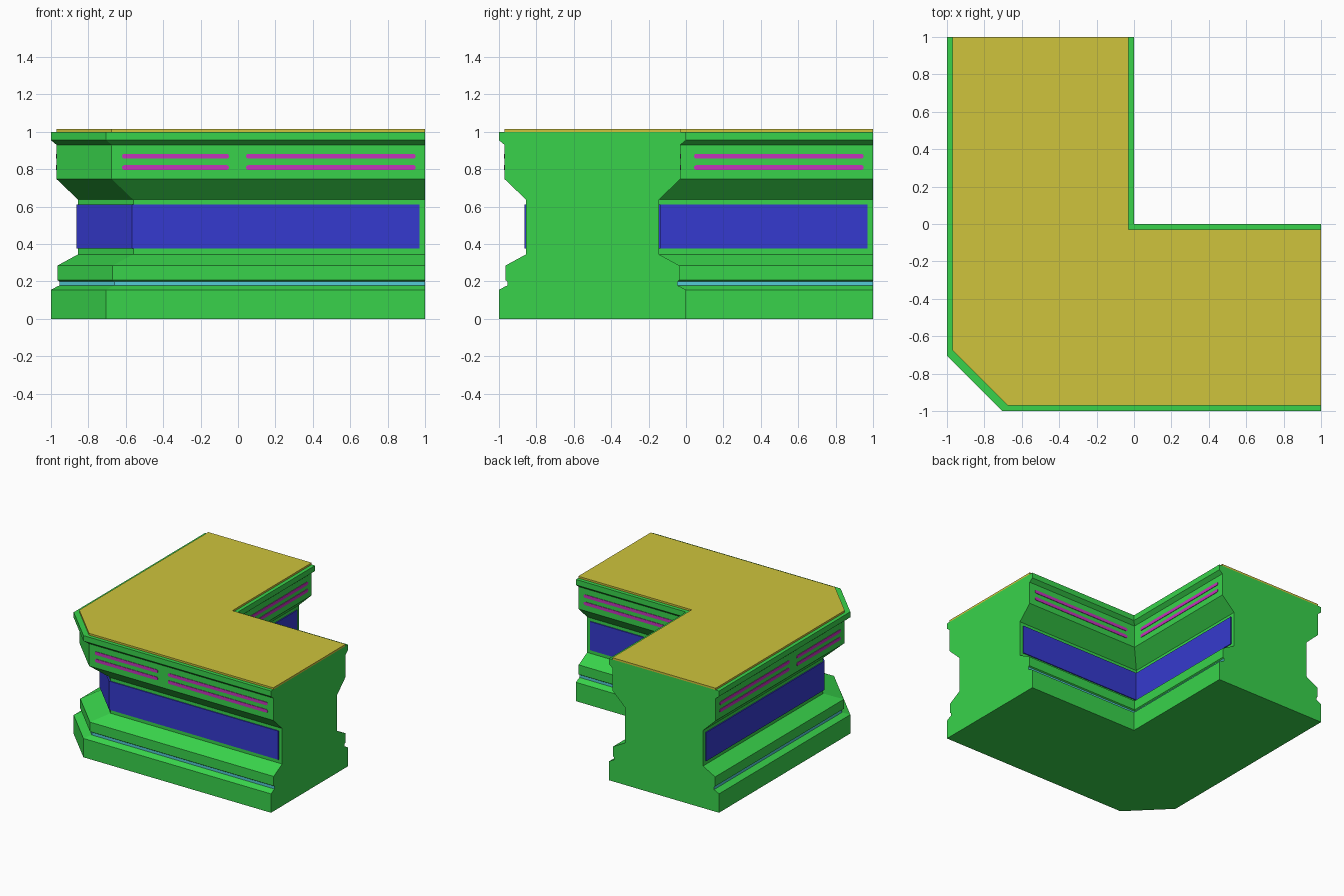
import bpy, bmesh, math

cube = bpy.data.objects.get("Cube")
if cube:
    bpy.data.objects.remove(cube)


def material(name, rgb):
    m = bpy.data.materials.new(name)
    m.use_nodes = True
    m.diffuse_color = (*rgb, 1)
    m.node_tree.nodes["Principled BSDF"].inputs["Base Color"].default_value = (*rgb, 1)
    return m


green = material("green wall", (0.04, 0.65, 0.07))
yellow = material("yellow roof", (0.62, 0.55, 0.045))
blue = material("blue panel", (0.036, 0.042, 0.62))
cyan = material("cyan strip", (0.09, 0.6, 0.68))
magenta = material("magenta light", (0.55, 0.035, 0.5))

CUT = 0.705  # start of the chamfered outer corner


def outer_path(d, end=1.0):
    """Outer wall line, moved inward by d."""
    return [(end, d - 1), (d - CUT, d - 1), (d - 1, d - CUT), (d - 1, end)]


def inner_path(d, end=1.0):
    """Inner wall line, moved into the body by d."""
    return [(-d, end), (-d, -d), (end, -d)]


def make(name, bm, mats):
    bmesh.ops.recalc_face_normals(bm, faces=bm.faces)
    me = bpy.data.meshes.new(name)
    bm.to_mesh(me)
    bm.free()
    for m in mats:
        me.materials.append(m)
    ob = bpy.data.objects.new(name, me)
    bpy.context.collection.objects.link(ob)
    return ob


def loft(name, rings, mats, rule=None):
    """Join closed rings of points into a capped solid."""
    bm = bmesh.new()
    vs = [[bm.verts.new(p) for p in r] for r in rings]
    n = len(rings[0])
    for k in range(len(vs) - 1):
        for i in range(n):
            j = (i + 1) % n
            f = bm.faces.new((vs[k][i], vs[k][j], vs[k + 1][j], vs[k + 1][i]))
            if rule:
                f.material_index = rule(k, i)
    bm.faces.new(vs[0])
    bm.faces.new(vs[-1])
    return make(name, bm, mats)


def l_ring(d, z):
    return [(x, y, z) for x, y in outer_path(d) + inner_path(d)]


# Wall body: L footprint following an inset profile (inset, height)
profile = [(0, 0), (0, 0.155), (0.037, 0.175), (0.045, 0.178), (0.045, 0.2),
           (0.035, 0.207), (0.035, 0.285), (0.145, 0.345), (0.145, 0.637),
           (0.03, 0.747), (0.03, 0.93), (0, 0.955), (0, 1)]
END_EDGES = (3, 6)
STRIP = 3
loft("wall_body", [l_ring(d, z) for d, z in profile], [green, cyan],
     lambda k, i: int(k == STRIP and i not in END_EDGES))

# Roof plate
loft("roof_plate", [l_ring(0.03, z) for z in (1, 1.015)], [yellow])


# Blue panels wrapped round each side of the recess
def panel(name, path):
    base, face = path(0.146, 0.97), path(0.137, 0.97)
    ring = base + face[::-1]
    loft(name, [[(x, y, z) for x, y in ring] for z in (0.375, 0.61)], [blue])


panel("outer_panel", outer_path)
panel("inner_panel", inner_path)


# Round-ended light bars on the upper band
def light_bar(name, a, b, z, place):
    r, n = 0.013, 6
    shape = []
    for c, start in ((b - r, -math.pi / 2), (a + r, math.pi / 2)):
        for i in range(n + 1):
            t = start + math.pi * i / n
            shape.append((c + r * math.cos(t), z + r * math.sin(t)))
    loft(name, [[(*place(u, off), v) for u, v in shape]
                for off in (-0.002, 0.004)], [magenta])


sides = {
    "front": (lambda u, o: (u, -0.97 - o), True),
    "right": (lambda u, o: (-0.97 - o, u), True),
    "inner_back": (lambda u, o: (u, -0.03 + o), False),
    "inner_left": (lambda u, o: (-0.03 + o, u), False),
}
for side, (place, is_outer) in sides.items():
    for row, z in (("lower", 0.809), ("upper", 0.869)):
        light_bar(f"{side}_{row}_long_light", 0.043, 0.95, z, place)
        if is_outer:
            light_bar(f"{side}_{row}_short_light", -0.62, -0.048, z, place)
